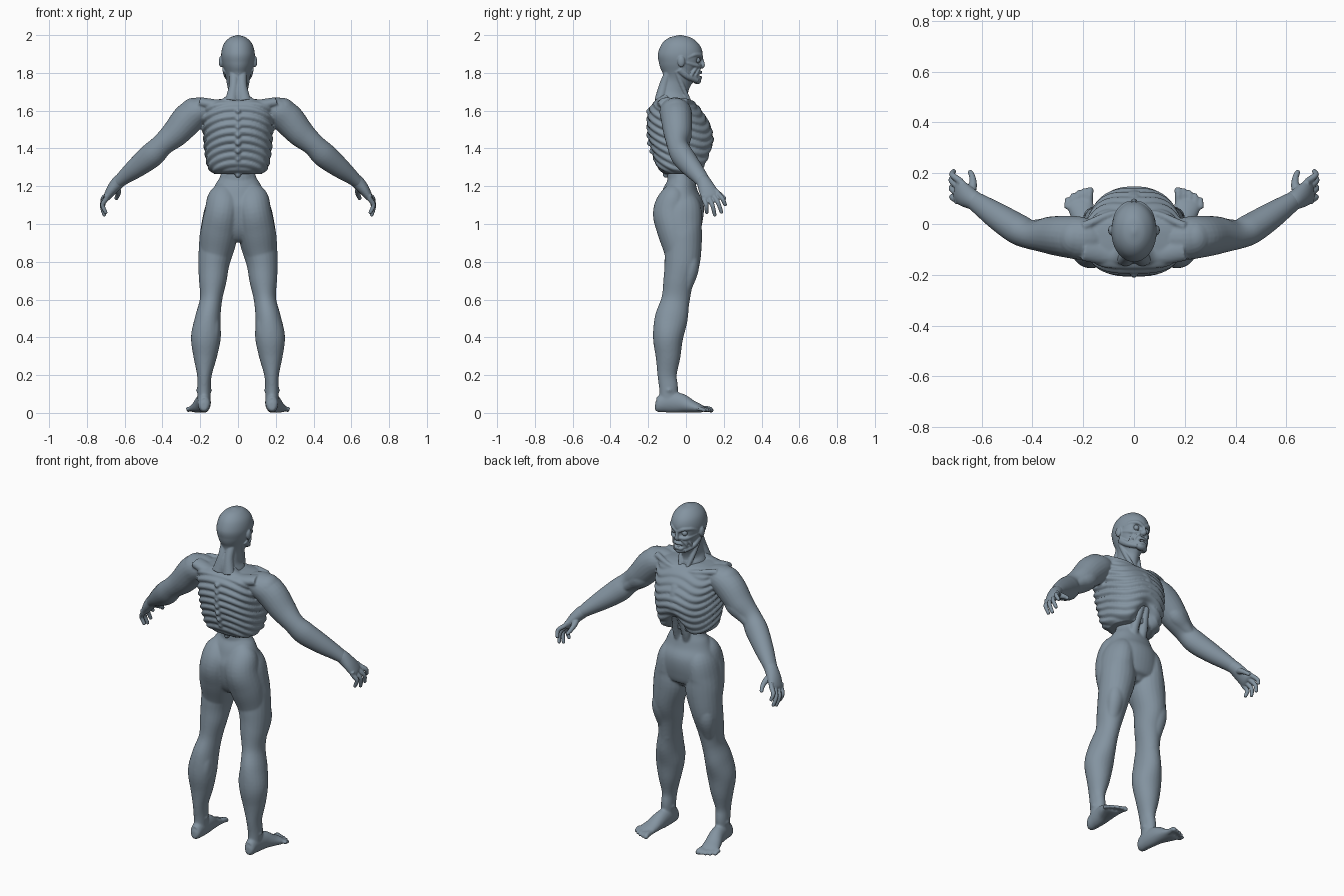
import bpy, bmesh, math
from mathutils import Vector, Matrix

slate = bpy.data.materials.new("slate")
slate.diffuse_color = (.23, .295, .355, 1)


def spline(pts, steps):
    """Catmull-Rom resampling of (x, y, z, radius_a, radius_b) rows."""
    p = [Vector(q) for q in pts]
    p = [2 * p[0] - p[1]] + p + [2 * p[-1] - p[-2]]
    out = []
    for i in range(1, len(p) - 2):
        a, b, c, d = p[i - 1:i + 3]
        for k in range(steps):
            t = k / steps
            out.append(0.5 * (2 * b + (c - a) * t + (2 * a - 5 * b + 4 * c - d) * t ** 2
                              + (3 * b - a - 3 * c + d) * t ** 3))
    return out + [p[-2]]


def skin(bm, rings):
    n = len(rings[0])
    vs = [[bm.verts.new(c) for c in r] for r in rings]
    for r, s in zip(vs, vs[1:]):
        for j in range(n):
            bm.faces.new((r[j], r[(j + 1) % n], s[(j + 1) % n], s[j]))
    bm.faces.new(vs[0][::-1])
    bm.faces.new(vs[-1])


def tube(bm, pts, ref=(0, 1, 0), n=24, steps=5, pair=True):
    """Elliptical tube along a path; pair=True also builds its mirror image."""
    rows = spline(pts, steps)
    cs = [Vector(r[:3]) for r in rows]
    for s in ((1, -1) if pair else (1,)):
        rings = []
        for i, r in enumerate(rows):
            t = (cs[min(i + 1, len(cs) - 1)] - cs[max(i - 1, 0)]).normalized()
            u = Vector(ref).cross(t).normalized()
            v = t.cross(u)
            a, b = max(r[3], .002), max(r[4], .002)
            ring = []
            for j in range(n):
                w = 2 * math.pi * j / n
                q = cs[i] + u * a * math.cos(w) + v * b * math.sin(w)
                ring.append((q.x * s, q.y, q.z))
            rings.append(ring)
        skin(bm, rings)


def ball(bm, c, r, pair=True):
    for s in ((1, -1) if pair else (1,)):
        m = Matrix.Translation((c[0] * s, c[1], c[2])) @ Matrix.Diagonal((*r, 1))
        bmesh.ops.create_uvsphere(bm, u_segments=20, v_segments=12, radius=1, matrix=m)


def finish(name, bm, voxel=None, smooth=3):
    bmesh.ops.recalc_face_normals(bm, faces=bm.faces)
    me = bpy.data.meshes.new(name)
    bm.to_mesh(me)
    bm.free()
    me.shade_smooth()
    me.materials.append(slate)
    ob = bpy.data.objects.new(name, me)
    bpy.context.collection.objects.link(ob)
    if voxel:
        m = ob.modifiers.new("fuse", 'REMESH')
        m.mode, m.voxel_size, m.use_smooth_shade = 'VOXEL', voxel, True
        m = ob.modifiers.new("soften", 'SMOOTH')
        m.factor, m.iterations = .5, smooth
    return ob


# ---- lower body: pelvis, buttocks, legs, feet and belly fused into one skin
legs = bmesh.new()
tube(legs, [(0, -.03, 1.27, .09, .06), (0, -.027, 1.24, .1, .068), (0, -.027, 1.21, .12, .08),
            (0, -.03, 1.16, .142, .1), (0, -.028, 1.1, .168, .122), (0, -.027, 1.02, .178, .117),
            (0, -.02, .95, .14, .095), (0, -.01, .915, .05, .05)], n=40, pair=False)
tube(legs, [(.05, -.055, 1.2, .05, .04), (.07, -.065, 1.14, .088, .08), (.083, -.077, 1.06, .094, .098),
            (.098, -.062, .97, .097, .092), (.112, -.04, .88, .088, .083), (.125, -.03, .8, .07, .07)])
tube(legs, [(.07, -.03, 1.16, .05, .07), (.09, -.025, 1.09, .08, .105), (.103, -.028, 1.0, .09, .113),
            (.106, -.015, .92, .099, .1), (.127, -.02, .8, .084, .094), (.134, -.04, .7, .073, .08),
            (.143, -.055, .6, .059, .075), (.16, -.078, .5, .068, .087), (.17, -.095, .4, .079, .08),
            (.174, -.095, .3, .063, .066), (.178, -.1, .2, .039, .051), (.18, -.092, .13, .036, .05),
            (.18, -.095, .05, .034, .045)])
# thigh, calf, kneecap and ankle shapes
tube(legs, [(.14, .02, .9, .03, .03), (.15, .025, .78, .05, .045), (.15, .002, .68, .04, .036),
            (.145, -.02, .62, .03, .03)])
tube(legs, [(.14, -.1, .55, .03, .03), (.14, -.115, .46, .044, .044), (.145, -.118, .38, .042, .044),
            (.165, -.115, .28, .03, .03)])
ball(legs, (.143, -.008, .59), (.038, .025, .055))
ball(legs, (.18, -.09, .12), (.042, .03, .025))
# feet and toes
tube(legs, [(.18, -.163, .042, .015, .02), (.18, -.148, .042, .03, .04), (.18, -.1, .055, .036, .054),
            (.186, -.03, .052, .041, .052), (.2, .03, .034, .047, .034), (.21, .07, .024, .052, .024),
            (.214, .09, .018, .046, .016)], ref=(0, 0, 1))
for i in range(5):
    x, y, r = .173 + .0225 * i, .137 - .0024 * i * i, .015 if i == 0 else .0105
    tube(legs, [(x + .004, .06, .022, r, r), (x + .002, y - .02, .02, r, r * 1.1),
                (x, y, .013, r, r * .9), (x, y + .009, .012, r * .4, r * .4)], ref=(0, 0, 1), n=12)
# exposed belly between ribs and pelvis
tube(legs, [(0, -.03, 1.2, .1, .07), (0, -.028, 1.26, .086, .07), (0, -.01, 1.36, .08, .08),
            (0, -.01, 1.45, .1, .08)], pair=False)
tube(legs, [(.026, .03, 1.2, .022, .02), (.03, .043, 1.255, .024, .022), (.02, .07, 1.34, .02, .02),
            (.015, .1, 1.42, .02, .02)])
finish("lower_body", legs, .006, 6)

# ---- rib cage: rows of (unused, back y, z, half width, front y), corrugated into ribs
chest = bmesh.new()
prof = spline([(0, -.11, 1.265, .125, .08), (0, -.152, 1.3, .16, .118), (0, -.182, 1.4, .178, .143),
               (0, -.2, 1.48, .184, .142), (0, -.203, 1.55, .192, .114), (0, -.19, 1.62, .19, .07),
               (0, -.165, 1.65, .168, .03), (0, -.12, 1.662, .09, -.01)], 16)
rings = []
for r in prof:
    ring = []
    for j in range(120):
        w = 2 * math.pi * j / 120
        c, s = math.cos(w), math.sin(w)
        arch = max(0, s) ** 14
        z = r[2] + .11 * arch * max(0, (1.45 - r[2]) / .2)
        yc = -.04
        e = 2 / (2.3 if s > 0 else 2.7)
        x = r[3] * math.copysign(abs(c) ** e, c)
        y = yc + (r[4] - yc if s > 0 else yc - r[1]) * math.copysign(abs(s) ** e, s)
        phase = (z + .06 * s - .06 * max(0, s) ** 6 + .02 * min(0, s) * abs(s) ** 3) / .042
        fade = min(1, max(0, (1.66 - r[2]) / .03)) * (.085 if s < 0 else .085 - .03 * s)
        k = 1 + fade * (abs(math.sin(math.pi * phase)) - .7)
        ring.append((x * k, yc + (y - yc) * k, z))
    rings.append(ring)
skin(chest, rings)
# spine and breastbone
for i in range(9):
    z = 1.26 + .042 * i
    ball(chest, (0, -.105 - .089 * math.sin(min(1, i / 5) * math.pi / 2), z), (.015, .018, .016), False)
tube(chest, [(0, .05, 1.62, .03, .012), (0, .115, 1.53, .022, .012), (0, .135, 1.43, .015, .01)],
     pair=False)
# collar bones, shoulder ridges
tube(chest, [(.015, .035, 1.62, .014, .014), (.09, .038, 1.637, .014, .014),
             (.2, -.01, 1.65, .018, .018)], n=12)
tube(chest, [(.0, -.11, 1.69, .035, .04), (.08, -.12, 1.63, .032, .045), (.2, -.1, 1.643, .028, .045)])
# arms
tube(chest, [(.12, -.06, 1.6, .05, .06), (.2, -.057, 1.598, .074, .083), (.26, -.05, 1.56, .084, .083),
             (.33, -.045, 1.482, .074, .074), (.4, -.045, 1.42, .06, .056), (.455, -.022, 1.366, .066, .06),
             (.53, .025, 1.305, .056, .054), (.6, .072, 1.25, .04, .043), (.64, .098, 1.215, .03, .036)])
# shoulder, biceps and triceps muscle
ball(chest, (.235, -.055, 1.59), (.075, .08, .078))
tube(chest, [(.24, -.03, 1.54, .03, .03), (.31, -.02, 1.48, .055, .05), (.37, -.02, 1.43, .04, .04),
             (.42, -.015, 1.39, .025, .03)])
finish("upper_body", chest, .006, 2)

# ---- hands
hand = bmesh.new()
tube(hand, [(.61, .08, 1.24, .034, .037), (.635, .095, 1.22, .035, .039), (.665, .112, 1.185, .03, .046),
            (.69, .13, 1.147, .021, .049), (.697, .136, 1.135, .012, .04)])
tips = [(.7, .11, 1.06), (.708, .152, 1.048), (.712, .188, 1.062), (.71, .208, 1.1)]
for i, tip in enumerate(tips):
    k = Vector((.692, .132, 1.147)) + (i - 1.5) * Vector((-.004, .025, .009))
    t = Vector(tip)
    mid = (k + t) / 2 + Vector((.018, .004, .004))
    tube(hand, [(*(k - (t - k) * .3), .013, .013), (*k, .0135, .0135), (*mid, .012, .012),
                (*t, .0095, .0095), (*(t + (t - mid) * .15), .004, .004)], n=12)
tube(hand, [(.652, .1, 1.2, .02, .02), (.636, .145, 1.178, .017, .017), (.636, .18, 1.155, .013, .013),
            (.645, .205, 1.135, .01, .01), (.647, .211, 1.13, .004, .004)], n=12, ref=(1, 0, 0))
finish("hands", hand, .004, 2)

# ---- head and neck
head = bmesh.new()
tube(head, [(0, -.06, 1.6, .09, .085), (0, -.07, 1.66, .07, .085), (0, -.067, 1.7, .052, .08),
            (0, -.05, 1.75, .051, .075), (0, -.036, 1.8, .066, .098), (0, -.031, 1.85, .083, .113),
            (0, -.03, 1.9, .089, .119), (0, -.031, 1.95, .077, .1), (0, -.031, 1.985, .046, .061),
            (0, -.031, 2.0, .006, .008)], n=56, steps=8, pair=False)
ball(head, (0, .03, 1.785), (.054, .05, .034), False)
ball(head, (0, .06, 1.76), (.03, .022, .02), False)
tube(head, [(.07, -.035, 1.82, .014, .02), (.058, .01, 1.78, .014, .016), (.025, .06, 1.758, .014, .015)],
     n=12)
# eye sockets, nose hollow and mouth pressed in
for c, r, d in (((.034, .08, 1.868), .022, .022), ((-.034, .08, 1.868), .022, .022),
                ((0, .08, 1.79), .02, .018), ((.055, .05, 1.81), .02, .01), ((-.055, .05, 1.81), .02, .01)):
    for v in head.verts:
        v.co.y -= d * math.exp(-((v.co - Vector(c)).length / r) ** 2)
# brows, cheekbones, nose, lips, sinews, ears
tube(head, [(.006, .084, 1.878, .008, .01), (.035, .076, 1.894, .009, .011),
            (.065, .045, 1.895, .009, .01), (.08, .01, 1.88, .006, .006)], n=12, ref=(0, 0, 1))
tube(head, [(.015, .078, 1.838, .007, .009), (.045, .062, 1.838, .009, .011),
            (.07, .018, 1.85, .009, .009), (.083, -.02, 1.86, .005, .005)], n=12, ref=(0, 0, 1))
tube(head, [(0, .08, 1.885, .008, .008), (0, .088, 1.86, .009, .008), (0, .09, 1.838, .013, .01),
            (0, .08, 1.826, .01, .006)], n=12, pair=False)
for z, dz in ((1.803, 0), (1.776, -.002)):
    tube(head, [(0, .08, z, .007, .009), (.02, .073, z + dz, .007, .009),
                (.035, .056, 1.79, .006, .006)], n=12, ref=(0, 0, 1))
for i in range(2):
    tube(head, [(.022 + .02 * i, .074 - .018 * i, 1.828, .008, .008),
                (.042 + .014 * i, .058 - .022 * i, 1.8, .008, .008),
                (.034 + .018 * i, .046 - .022 * i, 1.77, .007, .007)], n=10)
ball(head, (.09, -.025, 1.86), (.012, .02, .03))
# neck sinews
tube(head, [(.058, -.05, 1.81, .012, .014), (.042, -.015, 1.72, .013, .013), (.02, .028, 1.63, .011, .01)],
     n=12)
tube(head, [(.02, -.095, 1.8, .025, .02), (.022, -.118, 1.73, .026, .026), (.035, -.138, 1.65, .035, .03)],
     n=16)
finish("head", head, .004, 3)

eyes = bmesh.new()
ball(eyes, (.034, .06, 1.867), (.016, .016, .016))
finish("eyes", eyes)
